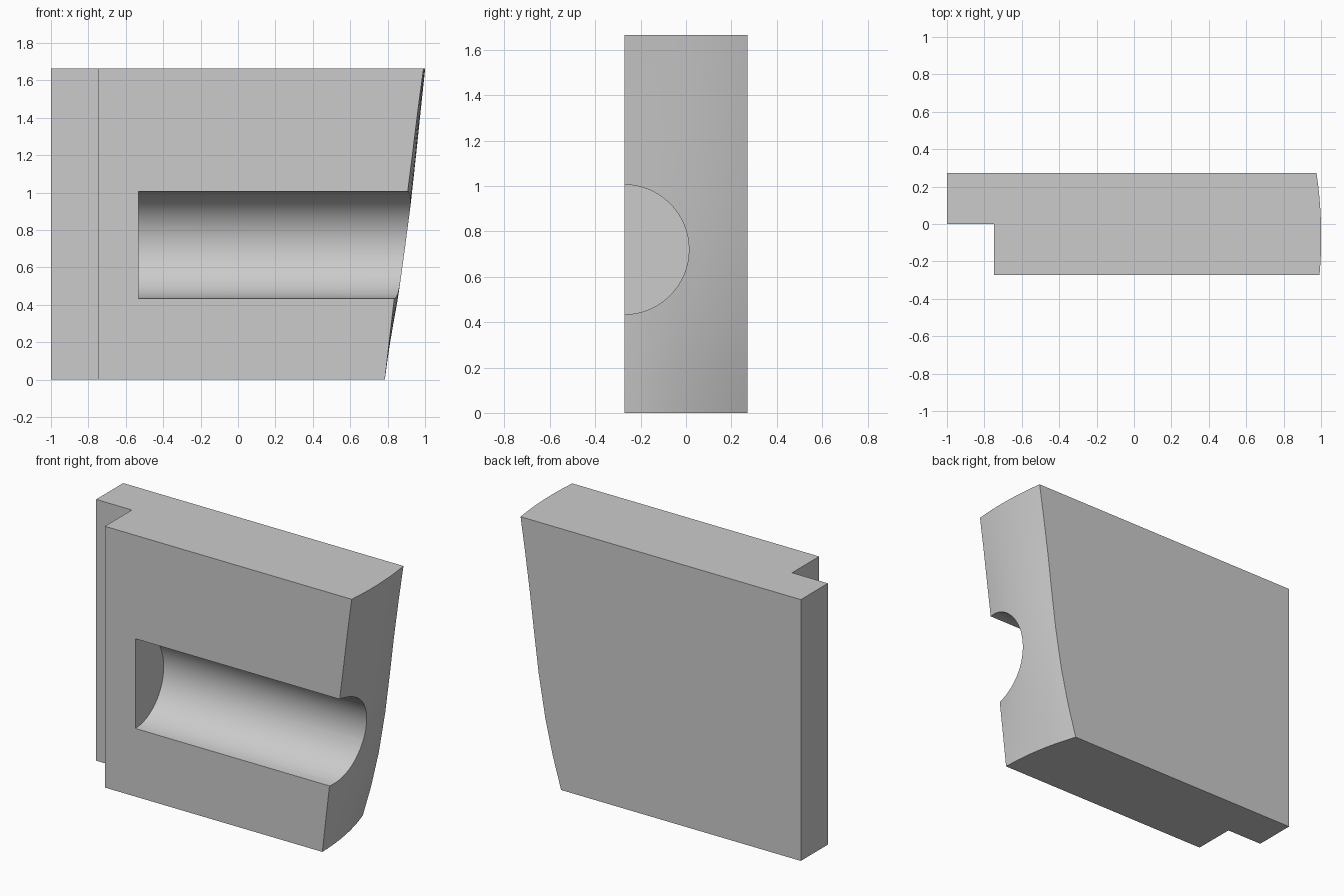
import bpy
import bmesh
import math

if "Cube" in bpy.data.objects:
    bpy.data.objects.remove(bpy.data.objects["Cube"], do_unlink=True)

DEPTH = 0.272   # half thickness of the block
STEPS = 10      # samples across the curved end

# Plain grey material
grey = bpy.data.materials.new("light grey")
grey.use_nodes = True
colour = (0.6, 0.6, 0.6, 1)
grey.diffuse_color = colour
grey.node_tree.nodes["Principled BSDF"].inputs["Base Color"].default_value = colour

# Curved end: height, then x at the front edge, the middle and the back edge
end_rows = [
    (0.00, 0.785, 0.760, 0.690),
    (0.20, 0.808, 0.805, 0.748),
    (0.43, 0.835, 0.852, 0.802),
    (0.70, 0.868, 0.893, 0.848),
    (0.95, 0.900, 0.924, 0.880),
    (1.20, 0.932, 0.951, 0.910),
    (1.45, 0.963, 0.977, 0.944),
    (1.665, 0.992, 1.000, 0.976),
]


def outline(front, middle, back):
    """Stepped plan outline whose right side bows through three points."""
    points = [(-1, DEPTH), (-1, 0), (-0.748, 0), (-0.748, -DEPTH)]
    for i in range(STEPS + 1):
        t = 2 * i / STEPS - 1
        x = middle + (back - front) / 2 * t + ((front + back) / 2 - middle) * t * t
        points.append((x, t * DEPTH))
    return points


# Block body, lofted upwards through the outlines
bm = bmesh.new()
rings = [[bm.verts.new((x, y, z)) for x, y in outline(*xs)] for z, *xs in end_rows]
for low, high in zip(rings, rings[1:]):
    for i in range(len(low)):
        j = (i + 1) % len(low)
        bm.faces.new((low[i], low[j], high[j], high[i]))
bm.faces.new(rings[0])
bm.faces.new(rings[-1])
bmesh.ops.recalc_face_normals(bm, faces=bm.faces)
mesh = bpy.data.meshes.new("notched_block")
bm.to_mesh(mesh)
bm.free()
mesh.materials.append(grey)
block = bpy.data.objects.new("notched_block", mesh)
bpy.context.collection.objects.link(block)

# Round groove cut into the front, open at the curved end
bpy.ops.mesh.primitive_cylinder_add(
    vertices=64, radius=0.286, depth=2,
    location=(0.467, -DEPTH - 0.001, 0.72), rotation=(0, math.pi / 2, 0))
cutter = bpy.context.object
cutter.name = "groove_cutter"
cutter.hide_render = True
cutter.data.materials.append(grey)

cut = block.modifiers.new("groove", 'BOOLEAN')
cut.operation = 'DIFFERENCE'
cut.solver = 'EXACT'
cut.object = cutter

bpy.ops.object.select_all(action='DESELECT')
block.select_set(True)
bpy.context.view_layer.objects.active = block
bpy.ops.object.modifier_apply(modifier=cut.name)
bpy.data.objects.remove(cutter, do_unlink=True)
bpy.ops.object.shade_smooth_by_angle(angle=math.radians(30))
